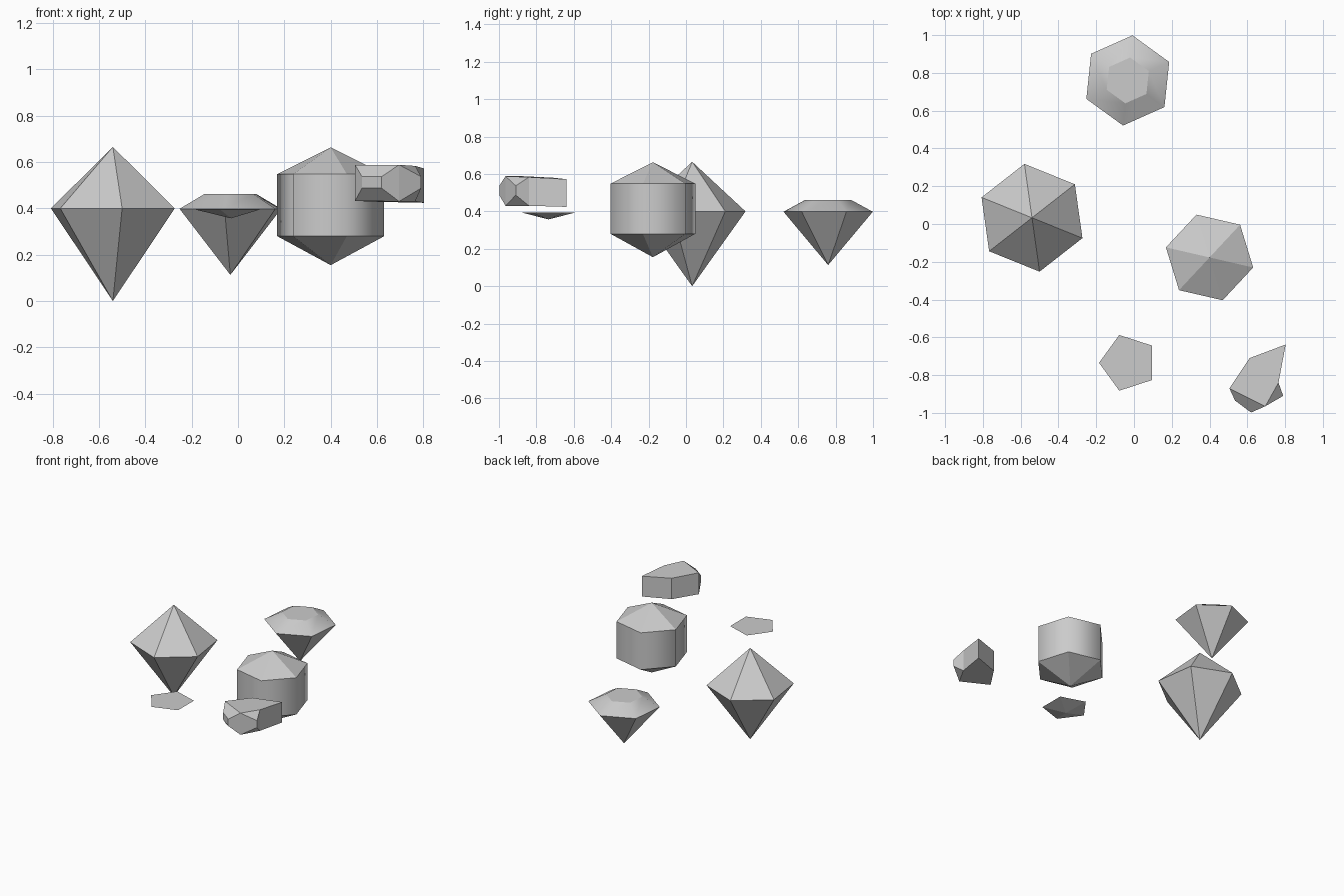
import bpy, bmesh
from math import cos, sin, radians, tau

if "Cube" in bpy.data.objects:
    bpy.data.objects.remove(bpy.data.objects["Cube"])


def finish(name, bm):
    bmesh.ops.recalc_face_normals(bm, faces=bm.faces)
    mesh = bpy.data.meshes.new(name)
    bm.to_mesh(mesh)
    bm.free()
    obj = bpy.data.objects.new(name, mesh)
    bpy.context.collection.objects.link(obj)
    return obj


def gem(name, center, sides, angle, profile, smooth_band=None):
    """Lathe a (radius, z) profile, bottom to top; radius 0 is a point."""
    bm = bmesh.new()
    rings = []
    for r, z in profile:
        count = sides if r else 1
        rings.append([bm.verts.new((center[0] + r * cos(radians(angle) + tau * i / sides),
                                    center[1] + r * sin(radians(angle) + tau * i / sides), z))
                      for i in range(count)])
    for band, (lo, hi) in enumerate(zip(rings, rings[1:])):
        for i in range(sides):
            j = (i + 1) % sides
            corners = [lo[i % len(lo)], lo[j % len(lo)], hi[j % len(hi)], hi[i % len(hi)]]
            face = bm.faces.new(list(dict.fromkeys(corners)))
            face.smooth = band == smooth_band
    # Flat table where the profile does not end in a point
    for ring in (rings[0], rings[-1]):
        if len(ring) > 1:
            bm.faces.new(ring)
    return finish(name, bm)


# Lathed gems
gem("double_pyramid_gem", (-0.54, 0.033), 6, 98, [(0, 0), (0.288, 0.4), (0, 0.665)])
gem("cut_diamond", (-0.033, 0.76), 6, 84, [(0, 0.113), (0.24, 0.398), (0.122, 0.462)], 1)
gem("barrel_crystal", (0.40, -0.177), 6, 107,
    [(0, 0.155), (0.237, 0.28), (0.237, 0.548), (0, 0.663)], 1)
gem("flat_shard", (-0.03, -0.735), 5, 180, [(0, 0.357), (0.155, 0.395)])

# Irregular shard: outline points as (x, y, bottom z, top z)
outline = [(0.505, -0.87, 0.432, 0.588), (0.535, -0.935, 0.487, 0.537),
           (0.62, -0.998, 0.487, 0.537), (0.695, -0.965, 0.43, 0.588),
           (0.79, -0.91, 0.487, 0.537), (0.765, -0.84, 0.43, 0.583),
           (0.803, -0.638, 0.424, 0.572), (0.612, -0.71, 0.428, 0.58)]
bm = bmesh.new()
low = [bm.verts.new((x, y, a)) for x, y, a, b in outline]
high = [bm.verts.new((x, y, b)) for x, y, a, b in outline]
for i in range(8):
    j = (i + 1) % 8
    bm.faces.new((low[i], low[j], high[j], high[i]))
# Large flat face, front bevel and corner bevel on both top and bottom
for ring in (low, high):
    for ids in ((0, 3, 5, 6, 7), (0, 1, 2, 3), (3, 4, 5)):
        bm.faces.new([ring[i] for i in ids])
finish("rough_shard", bm)
